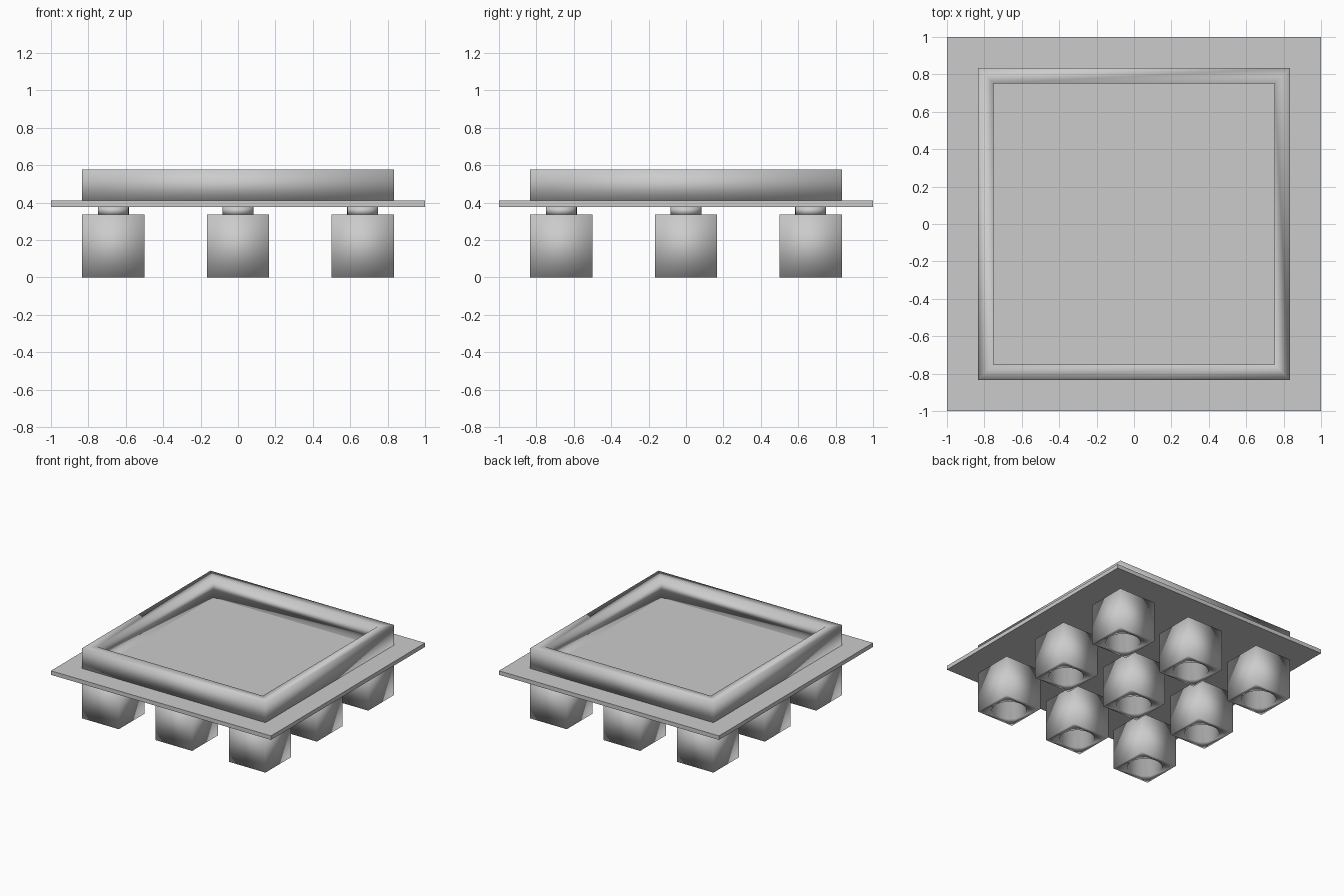
import bpy, bmesh, math

if "Cube" in bpy.data.objects:
    bpy.data.objects.remove(bpy.data.objects["Cube"])

CORNERS = [(1, 1), (-1, 1), (-1, -1), (1, -1)]


def finish(bm, name, smooth=True):
    bmesh.ops.recalc_face_normals(bm, faces=bm.faces[:])
    for f in bm.faces:
        f.smooth = smooth
    mesh = bpy.data.meshes.new(name)
    bm.to_mesh(mesh)
    bm.free()
    ob = bpy.data.objects.new(name, mesh)
    bpy.context.collection.objects.link(ob)
    return ob


def square(bm, half, z):
    return [bm.verts.new((half * x, half * y, z)) for x, y in CORNERS]


def circle(bm, radius, z, n=32):
    # starts on the diagonal so that it lines up with the square corners
    return [bm.verts.new((radius * math.cos(math.pi / 4 + math.tau * i / n),
                          radius * math.sin(math.pi / 4 + math.tau * i / n), z))
            for i in range(n)]


def skin(bm, a, b):
    n = len(a)
    for i in range(n):
        j = (i + 1) % n
        bm.faces.new((a[i], a[j], b[j], b[i]))


# Thin square base plate
bm = bmesh.new()
low, high = square(bm, 1.0, 0.377), square(bm, 1.0, 0.41)
skin(bm, low, high)
bm.faces.new(low)
bm.faces.new(high)
finish(bm, "base_plate", smooth=False)

# Raised square rim on top of the plate
bm = bmesh.new()
loops = [square(bm, h, z) for h, z in
         ((0.833, 0.41), (0.833, 0.577), (0.75, 0.577), (0.75, 0.41))]
for k in range(4):
    skin(bm, loops[k], loops[(k + 1) % 4])
finish(bm, "top_rim")

# Cube lamp housing with a round recess in its underside
bm = bmesh.new()
low, high = square(bm, 0.1667, 0.0), square(bm, 0.1667, 0.335)
skin(bm, low, high)
bm.faces.new(high)
mouth, roof = circle(bm, 0.13, 0.0), circle(bm, 0.13, 0.25)
skin(bm, mouth, roof)
bm.faces.new(roof)
for k in range(4):
    arc = [mouth[(k * 8 + i) % 32] for i in range(9)]
    bm.faces.new([low[(k + 1) % 4], low[k]] + arc)
housing = finish(bm, "lamp_housing")

# Short round neck joining housing and plate
bm = bmesh.new()
low, high = circle(bm, 0.083, 0.335), circle(bm, 0.083, 0.377)
skin(bm, low, high)
bm.faces.new(low)
bm.faces.new(high)
neck = finish(bm, "lamp_neck")

# Repeat housing and neck on a 3 x 3 grid
for part in (housing, neck):
    for i in range(3):
        for j in range(3):
            ob = part if i == j == 0 else part.copy()
            if ob is not part:
                bpy.context.collection.objects.link(ob)
            ob.location = ((i - 1) * 0.6667, (j - 1) * 0.6667, 0)
